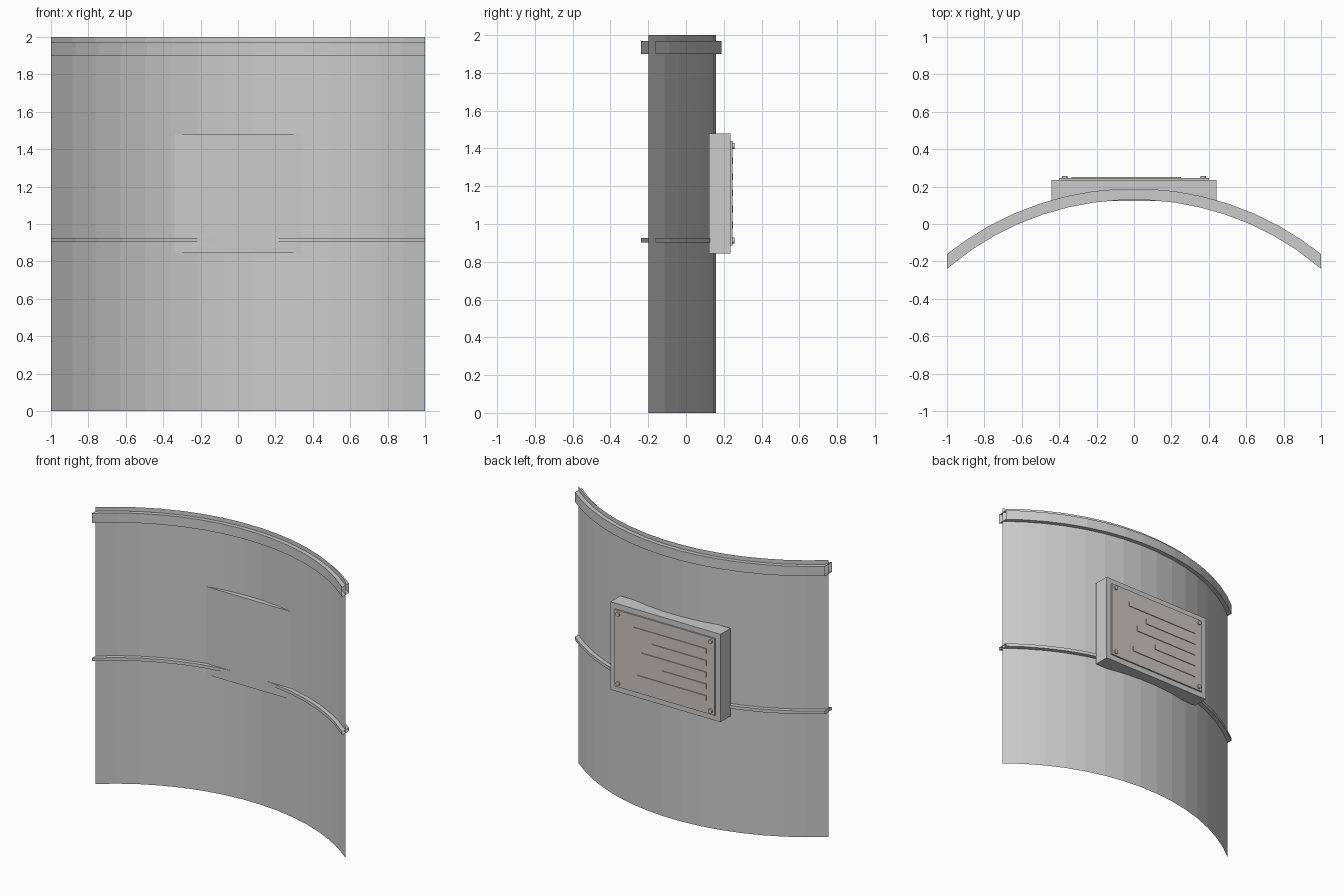
import bpy, bmesh, math

if "Cube" in bpy.data.objects:
    bpy.data.objects.remove(bpy.data.objects["Cube"])

R, CY, SEGS = 1.57, -1.41, 15   # wall arc radius, arc centre in y, facets


def arc(offset):
    """Points along the wall arc, offset outwards, ending exactly at x = -1 and 1."""
    r = R + offset
    a0 = math.asin(1 / R)
    pts = []
    for i in range(SEGS + 1):
        a = math.asin(math.copysign(1, i - 1) / r) if i in (0, SEGS) else a0 * (2 * i / SEGS - 1)
        pts.append((r * math.sin(a), CY + r * math.cos(a)))
    return pts


def sweep(name, profile, closed):
    """Sweep an (offset, z) profile along the arc, leaving the ends open."""
    bm = bmesh.new()
    rows = [[bm.verts.new((x, y, z)) for x, y in arc(o)] for o, z in profile]
    n = len(rows)
    for j in range(n if closed else n - 1):
        a, b = rows[j], rows[(j + 1) % n]
        for i in range(SEGS):
            bm.faces.new((a[i], a[i + 1], b[i + 1], b[i]))
    if closed:
        bmesh.ops.recalc_face_normals(bm, faces=bm.faces)
    return finish(name, bm)


def finish(name, bm):
    me = bpy.data.meshes.new(name)
    bm.to_mesh(me)
    bm.free()
    ob = bpy.data.objects.new(name, me)
    bpy.context.collection.objects.link(ob)
    return ob


def box(name, x, y, z):
    bm = bmesh.new()
    bmesh.ops.create_cube(bm, size=1)
    for v in bm.verts:
        for k, (lo, hi) in enumerate((x, y, z)):
            v.co[k] = hi if v.co[k] > 0 else lo
    return finish(name, bm)


# curved wall sheet
sweep("wall", [(0, 0), (0, 2)], False)

# hollow rails wrapped around the sheet
for name, z0, z1 in (("top_rail", 1.90, 1.97), ("middle_rail", 0.903, 0.925)):
    sweep(name, [(-0.03, z0), (0.03, z0), (0.03, z1), (-0.03, z1)], True)

# mounting block and plate on the back
box("plaque_block", (-0.44, 0.44), (0.122, 0.235), (0.845, 1.48))
plate = box("plaque_plate", (-0.40, 0.40), (0.23, 0.245), (0.885, 1.44))
mat = bpy.data.materials.new("warm_grey")
mat.diffuse_color = (0.6, 0.56, 0.53, 1)
mat.use_nodes = True
mat.node_tree.nodes["Principled BSDF"].inputs["Base Color"].default_value = mat.diffuse_color
plate.data.materials.append(mat)

# raised bars of different lengths
for i, start in enumerate((0.25, 0.10, 0.18, 0.02, 0.215)):
    zc = 1.335 - 0.085 * i
    bar = box(f"plaque_bar_{i + 1}", (-0.335, start), (0.24, 0.25), (zc - 0.018, zc + 0.018))
    bar.data.materials.append(mat)

# corner bolts
for sx in (-1, 1):
    for sz in (-1, 1):
        bpy.ops.mesh.primitive_cylinder_add(
            vertices=12, radius=0.015, depth=0.016,
            location=(sx * 0.37, 0.248, 1.1625 + sz * 0.25), rotation=(math.pi / 2, 0, 0))
        bpy.context.object.name = "corner_bolt"
